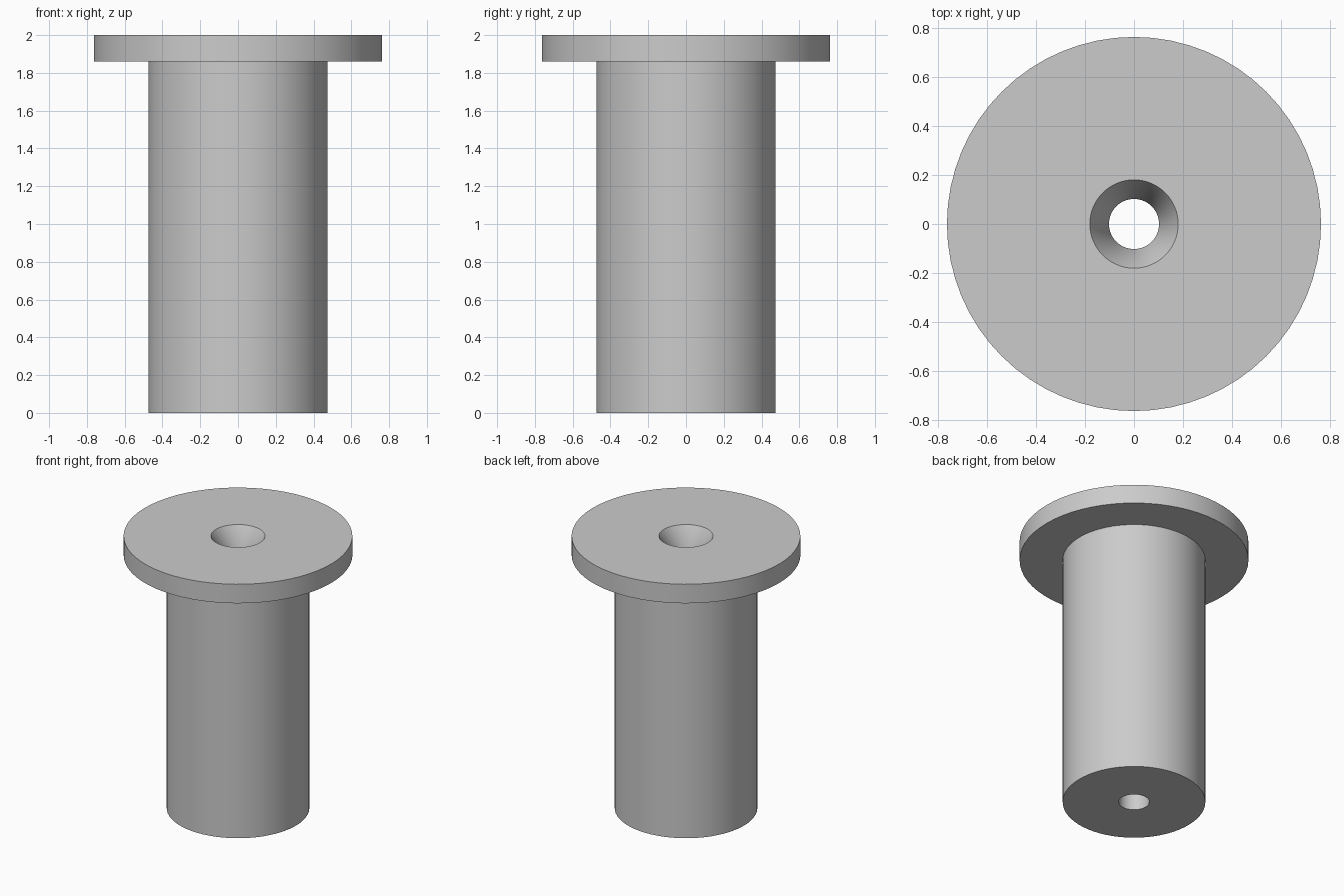
import bpy, bmesh
from math import tau, radians
from mathutils import Vector

SEGMENTS = 64
BODY_R, FLANGE_R = 0.475, 0.762
BORE_R, SINK_R = 0.102, 0.18
FLANGE_Z, TOP_Z = 1.86, 2.0

cube = bpy.data.objects.get("Cube")
if cube:
    bpy.data.objects.remove(cube, do_unlink=True)

# Plain grey for the whole part
grey = bpy.data.materials.new("grey")
grey.use_nodes = True
colour = (0.6, 0.6, 0.6, 1.0)
grey.diffuse_color = colour
for node in grey.node_tree.nodes:
    if node.type == "BSDF_PRINCIPLED":
        node.inputs["Base Color"].default_value = colour


def lathe(name, profile, material):
    """Spin a closed (radius, height) profile around the z axis."""
    bm = bmesh.new()
    verts = [bm.verts.new((r, 0, z)) for r, z in profile]
    edges = [bm.edges.new((a, b)) for a, b in zip(verts, verts[1:] + verts[:1])]
    bmesh.ops.spin(bm, geom=verts + edges, cent=Vector(), axis=Vector((0, 0, 1)),
                   angle=tau, steps=SEGMENTS, use_merge=True)
    bmesh.ops.remove_doubles(bm, verts=bm.verts[:], dist=0.0001)
    bmesh.ops.recalc_face_normals(bm, faces=bm.faces[:])
    mesh = bpy.data.meshes.new(name)
    bm.to_mesh(mesh)
    bm.free()
    mesh.materials.append(material)
    obj = bpy.data.objects.new(name, mesh)
    bpy.context.collection.objects.link(obj)
    bpy.ops.object.select_all(action="DESELECT")
    obj.select_set(True)
    bpy.context.view_layer.objects.active = obj
    bpy.ops.object.shade_smooth_by_angle(angle=radians(30))
    return obj


# Flanged sleeve with a through bore that flares open inside the flange
lathe("flanged_sleeve", [
    (BORE_R, 0), (BODY_R, 0), (BODY_R, FLANGE_Z), (FLANGE_R, FLANGE_Z),
    (FLANGE_R, TOP_Z), (SINK_R, TOP_Z), (BORE_R, FLANGE_Z),
], grey)
